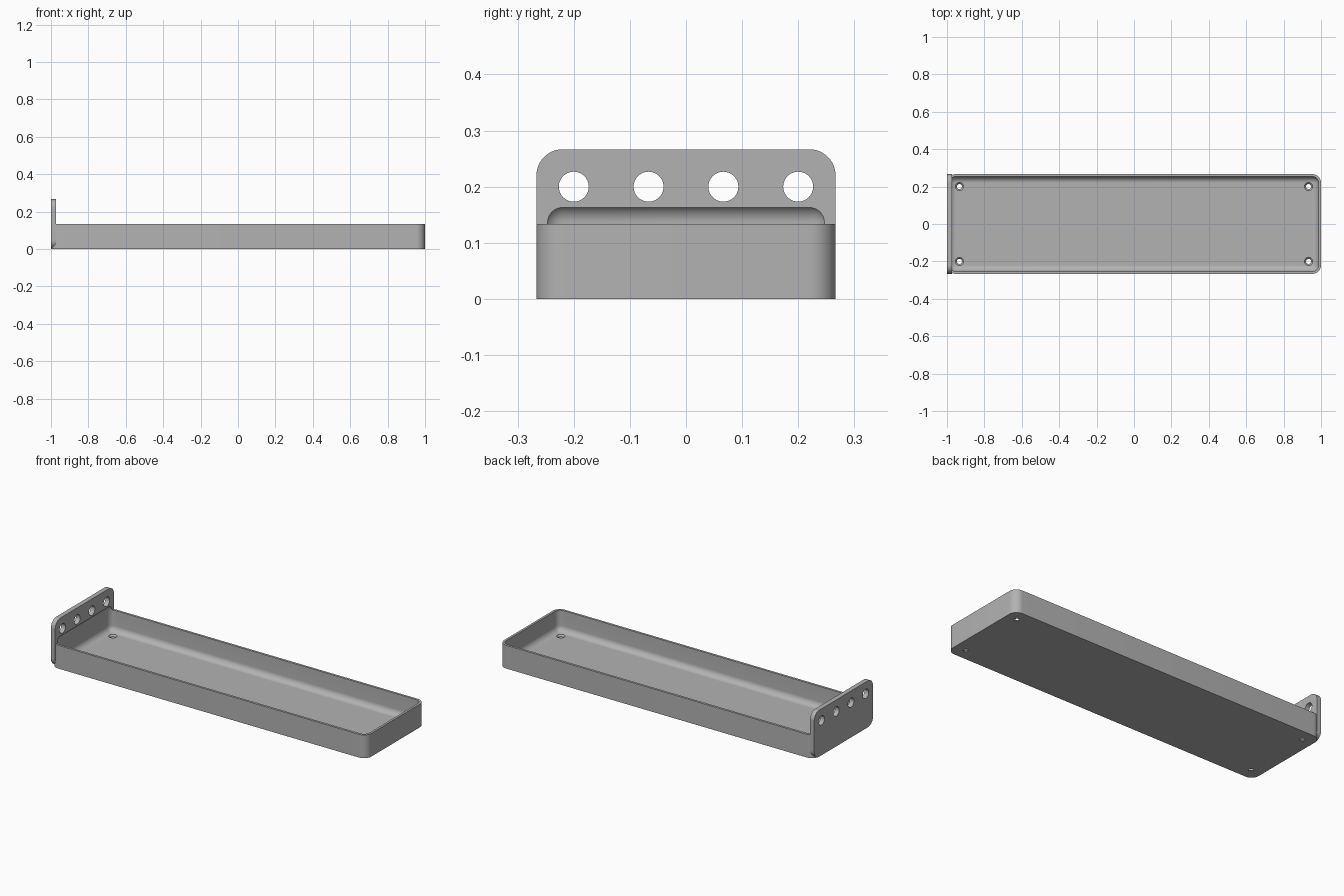
import bpy, bmesh, math
from mathutils import Matrix, Vector

old = bpy.data.objects.get("Cube")
if old:
    bpy.data.objects.remove(old, do_unlink=True)

# Main dimensions
LENGTH, WIDTH = 2.0, 0.5333
TRAY_H, PLATE_H = 0.1333, 0.2667
WALL, PLATE_T = 0.0133, 0.0267
OUTER_R, INNER_R = 0.0467, 0.0333
CAVITY_TOP = 0.1695

grey = bpy.data.materials.new("plain_grey")
grey.use_nodes = True
COLOUR = (0.45, 0.45, 0.45, 1)
grey.diffuse_color = COLOUR
grey.node_tree.nodes["Principled BSDF"].inputs["Base Color"].default_value = COLOUR


def make_object(name, bm):
    bmesh.ops.recalc_face_normals(bm, faces=bm.faces)
    mesh = bpy.data.meshes.new(name)
    bm.to_mesh(mesh)
    bm.free()
    mesh.materials.append(grey)
    obj = bpy.data.objects.new(name, mesh)
    bpy.context.collection.objects.link(obj)
    return obj


def rounded_box(name, low, high, radius, axis=None, segments=12):
    """Box with rounded edges: those along one axis, or all of them."""
    low, high = Vector(low), Vector(high)
    bm = bmesh.new()
    bmesh.ops.create_cube(bm, size=1)
    for v in bm.verts:
        v.co = (low + high) / 2 + v.co * (high - low)
    edges = [e for e in bm.edges if axis is None
             or abs(e.verts[0].co[axis] - e.verts[1].co[axis]) > 1e-5]
    bmesh.ops.bevel(bm, geom=edges, offset=radius, segments=segments,
                    profile=0.5, affect='EDGES')
    return make_object(name, bm)


def round_cutter(name, centre, r_low, r_high, depth, axis='Z'):
    bm = bmesh.new()
    turn = Matrix.Rotation(math.pi / 2, 4, 'Y') if axis == 'X' else Matrix()
    bmesh.ops.create_cone(bm, cap_ends=True, segments=40, radius1=r_low,
                          radius2=r_high, depth=depth,
                          matrix=Matrix.Translation(centre) @ turn)
    return make_object(name, bm)


def combine(obj, other, operation):
    mod = obj.modifiers.new(operation.title(), 'BOOLEAN')
    mod.operation = operation
    mod.solver = 'EXACT'
    mod.object = other
    bpy.context.view_layer.objects.active = obj
    bpy.ops.object.modifier_apply(modifier=mod.name)
    bpy.data.objects.remove(other, do_unlink=True)


x, y = LENGTH / 2, WIDTH / 2

# Tray body with rounded upright corners, joined to the end plate
tray = rounded_box("shelf_tray", (-x, -y, 0), (x, y, TRAY_H), OUTER_R, axis=2)
plate = rounded_box("mounting_plate", (-x, -y, 0), (-x + PLATE_T, y, PLATE_H),
                    OUTER_R, axis=0)
combine(tray, plate, 'UNION')

# Hollow with filleted edges, which also scoops into the plate
cavity = rounded_box("cavity", (-x + WALL, -y + WALL, WALL),
                     (x - WALL, y - WALL, CAVITY_TOP), INNER_R)
combine(tray, cavity, 'DIFFERENCE')

# Row of mounting holes through the plate
for i in range(4):
    hole = round_cutter("plate_hole", (-x, -0.2 + i * 0.1333, 0.2),
                        0.0267, 0.0267, 0.2, 'X')
    combine(tray, hole, 'DIFFERENCE')

# Countersunk screw holes in the floor corners
for sx in (-1, 1):
    for sy in (-1, 1):
        spot = (sx * 0.9333, sy * 0.2)
        combine(tray, round_cutter("screw_hole", (*spot, 0), 0.0133, 0.0133, 0.1),
                'DIFFERENCE')
        combine(tray, round_cutter("countersink", (*spot, 0.0125), 0.0113, 0.0313, 0.02),
                'DIFFERENCE')

# Smooth fillets, crisp edges
bpy.ops.object.select_all(action='DESELECT')
tray.select_set(True)
bpy.context.view_layer.objects.active = tray
bpy.ops.object.shade_smooth_by_angle(angle=math.radians(30))
